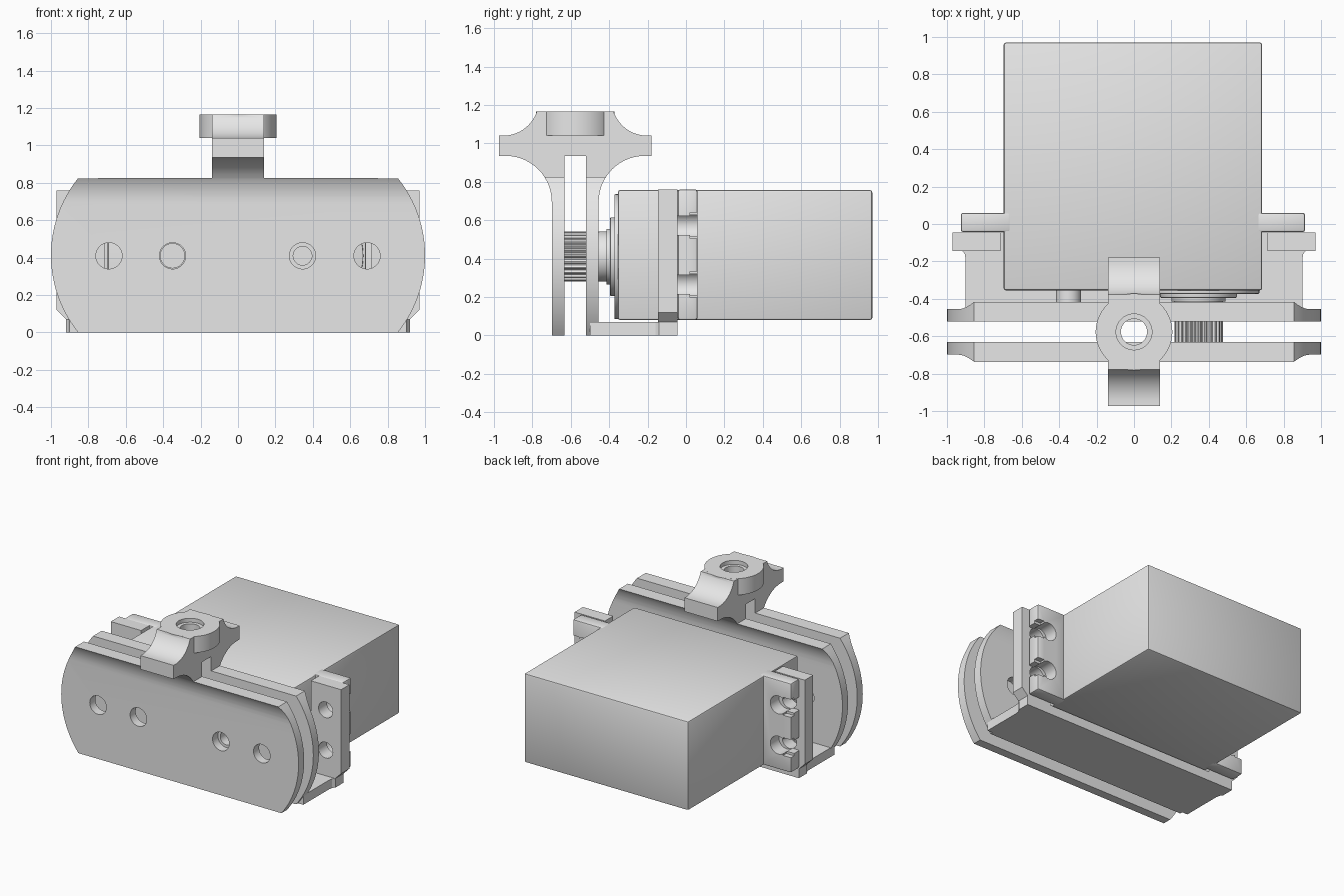
import bpy, bmesh, math
from mathutils import Vector

old = bpy.data.objects.get("Cube")
if old:
    bpy.data.objects.remove(old, do_unlink=True)

grey = bpy.data.materials.new("plain grey")
grey.use_nodes = True
grey.diffuse_color = (0.8, 0.8, 0.8, 1)
grey.node_tree.nodes["Principled BSDF"].inputs["Base Color"].default_value = (0.8, 0.8, 0.8, 1)

MID_Y, AXIS_Z, SHAFT_X = -0.577, 0.41, 0.345


def arc(cx, cy, r, start, end, n=14):
    """Points on an arc, angles in degrees."""
    angles = [math.radians(start + (end - start) * i / n) for i in range(n + 1)]
    return [(cx + r * math.cos(a), cy + r * math.sin(a)) for a in angles]


def prism(name, pts, axis, lo, hi):
    """Extrude a 2D outline along x, y or z; the outline uses the other two axes in order."""
    def place(p, t):
        c = list(p)
        c.insert("xyz".index(axis), t)
        return Vector(c)
    bm = bmesh.new()
    face = bm.faces.new([bm.verts.new(place(p, lo)) for p in pts])
    ext = bmesh.ops.extrude_face_region(bm, geom=[face])
    move = place((0, 0), hi - lo)
    bmesh.ops.translate(bm, vec=move, verts=[v for v in ext["geom"] if isinstance(v, bmesh.types.BMVert)])
    bmesh.ops.recalc_face_normals(bm, faces=bm.faces)
    mesh = bpy.data.meshes.new(name)
    bm.to_mesh(mesh)
    bm.free()
    mesh.materials.append(grey)
    obj = bpy.data.objects.new(name, mesh)
    bpy.context.collection.objects.link(obj)
    return obj


def box(name, x0, x1, y0, y1, z0, z1):
    return prism(name, [(x0, y0), (x1, y0), (x1, y1), (x0, y1)], "z", z0, z1)


def rod(name, a, b, r, axis, lo, hi, n=40):
    return prism(name, arc(a, b, r, 0, 360, n)[:-1], axis, lo, hi)


def apply(obj, mod):
    bpy.context.view_layer.objects.active = obj
    bpy.ops.object.modifier_apply(modifier=mod.name)


def combine(obj, tool, operation="DIFFERENCE"):
    mod = obj.modifiers.new("combine", "BOOLEAN")
    mod.operation, mod.object, mod.solver = operation, tool, "EXACT"
    apply(obj, mod)
    bpy.data.objects.remove(tool, do_unlink=True)


def soften(obj, width):
    mod = obj.modifiers.new("soft edges", "BEVEL")
    mod.width, mod.segments, mod.limit_method = width, 2, "ANGLE"
    apply(obj, mod)


def mirrored(half):
    return half + [(-a, b) for a, b in reversed(half)]


# Twin plate bracket: side profile with a slot, trimmed to the front outline
side = [(0.055, 0), (0.122, 0)]
side += arc(0.362, 0.695, 0.24, 180, 90)
side += [(0.397, 0.935), (0.397, 1.04)]
side += arc(0.375, 1.225, 0.185, 270, 199)
side = mirrored(side)
# close the slot at the underside of the lug
right, left = side[:len(side) // 2], side[len(side) // 2:]
outline = [(0.055, 0.935)] + right + left + [(-0.055, 0.935)]
bracket = prism("plate_bracket", [(MID_Y + d, z) for d, z in outline], "x", -1.1, 1.1)
front = arc(0.341, 0.4125, 0.659, -38.7, 38.7, 24) + [(0.14, 0.825), (0.14, 1.3)]
combine(bracket, prism("trim", mirrored(front), "y", -1.2, 0.2), "INTERSECT")

# Mounting boss on top of the lug, with a stepped bore
combine(bracket, rod("boss", 0, MID_Y, 0.205, "z", 1.04, 1.165, 64), "UNION")
combine(bracket, rod("bore", 0, MID_Y, 0.07, "z", 0.85, 1.3))
combine(bracket, rod("counterbore", 0, MID_Y, 0.096, "z", 1.135, 1.3))

# Holes through the plates, wider behind for the shaft
for x in (-0.69, -0.35, SHAFT_X, 0.69):
    combine(bracket, rod("hole", x, AXIS_Z, 0.07, "y", -0.9, -0.4))
combine(bracket, rod("shaft_hole", SHAFT_X, AXIS_Z, 0.15, "y", -0.56, -0.4))

# Floor under the motor, slightly wider at the wings
floor = [(0.9, -0.5), (0.9, -0.19), (0.905, -0.16), (0.92, -0.14), (0.92, -0.045)]
prism("bracket_floor", mirrored(floor), "z", 0, 0.07)

# Wings and motor ears, each with two screw holes
SCREWS = (0.265, 0.572)
for s, label in ((1, "left"), (-1, "right")):
    shape = [(0.715, 0.03), (0.88, 0.03), (0.97, 0.12), (0.97, 0.76), (0.715, 0.76)]
    wing = prism(label + "_wing", [(s * x, z) for x, z in shape], "y", -0.145, -0.045)
    x0, x1 = sorted((s * 0.66, s * 0.92 - 0.006))
    ear = box(label + "_ear", x0, x1, -0.043, 0.06, 0.08, 0.76)
    soften(ear, 0.012)
    for z in SCREWS:
        combine(wing, rod("screw_hole", s * 0.84, z, 0.06, "y", -0.3, 0.2))
        combine(ear, rod("screw_hole", s * 0.82, z, 0.068, "y", -0.2, 0.2))
        a, b = sorted((s * 0.82, s * 1.0))
        combine(ear, box("slot", a, b, -0.2, 0.2, z - 0.05, z + 0.05))
        a, b = sorted((s * 0.86, s * 1.0))
        combine(ear, box("slot_recess", a, b, 0.02, 0.2, z - 0.068, z + 0.068))

# Motor housing
housing = box("motor_housing", -0.697, 0.685, -0.355, 0.97, 0.08, 0.757)
soften(housing, 0.012)

# Stepped collar, back to front, then the pin beside it
for i, (r, y) in enumerate(((0.325, -0.373), (0.205, -0.395), (0.145, -0.415), (0.13, -0.46))):
    disc = rod("collar_disc_%d" % (i + 1), SHAFT_X, AXIS_Z, r, "y", y, -0.345, 56)
    soften(disc, 0.005)
rod("locating_pin", -0.35, AXIS_Z, 0.067, "y", -0.42, -0.34)

# Splined output shaft with a screw hole
TEETH = 25
spline = []
for i in range(TEETH * 4):
    r = 0.13 if i % 4 < 2 else 0.119
    a = 2 * math.pi * i / (TEETH * 4)
    spline.append((SHAFT_X + r * math.cos(a), AXIS_Z + r * math.sin(a)))
shaft = prism("splined_shaft", spline, "y", -0.635, -0.45)
combine(shaft, rod("shaft_screw_hole", SHAFT_X, AXIS_Z, 0.05, "y", -0.8, -0.5))

# Smooth the curved faces, keep the corners sharp
bpy.ops.object.select_all(action="DESELECT")
for obj in bpy.context.collection.objects:
    if obj.type == "MESH":
        obj.select_set(True)
        bpy.context.view_layer.objects.active = obj
bpy.ops.object.shade_smooth_by_angle(angle=math.radians(25))
